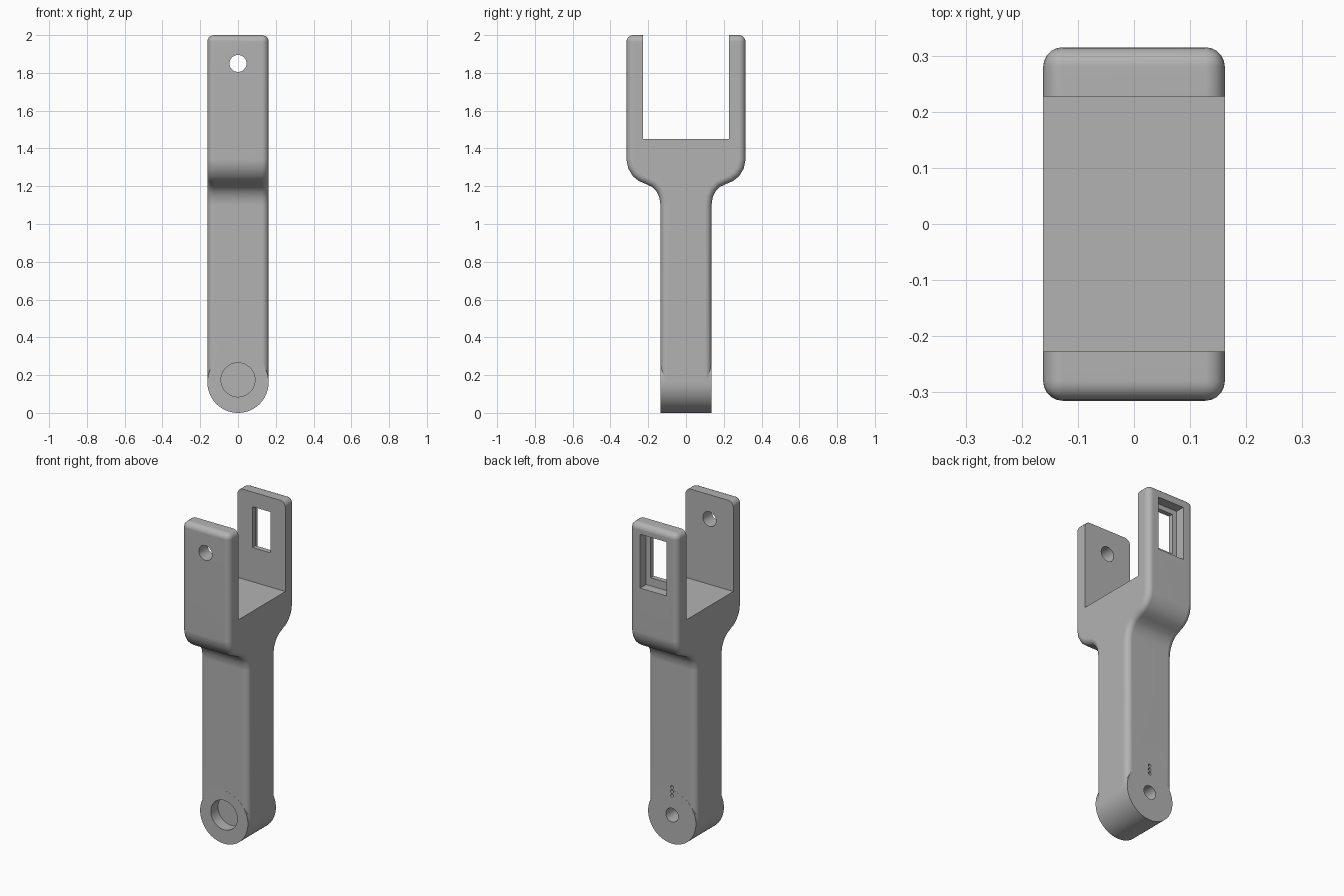
import bpy, bmesh, math
from mathutils import Matrix

cube = bpy.data.objects.get("Cube")
if cube:
    bpy.data.objects.remove(cube, do_unlink=True)

HALF_W, LEG_Y, FORK_Y, SLOT_Y = 0.162, 0.135, 0.315, 0.227
BOSS_Z, PIN_Z = 0.162, 0.175

grey = bpy.data.materials.new("plain_grey")
grey.use_nodes = True
colour = (0.45, 0.45, 0.45, 1)
grey.diffuse_color = colour
grey.node_tree.nodes["Principled BSDF"].inputs["Base Color"].default_value = colour


def make_object(name, bm):
    bmesh.ops.recalc_face_normals(bm, faces=bm.faces)
    mesh = bpy.data.meshes.new(name)
    bm.to_mesh(mesh)
    bm.free()
    mesh.materials.append(grey)
    obj = bpy.data.objects.new(name, mesh)
    bpy.context.collection.objects.link(obj)
    return obj


def box(name, x, y0, y1, z0, z1):
    bm = bmesh.new()
    place = Matrix.Translation((0, (y0 + y1) / 2, (z0 + z1) / 2))
    size = Matrix.Diagonal((2 * x, y1 - y0, z1 - z0, 1))
    bmesh.ops.create_cube(bm, size=1, matrix=place @ size)
    return make_object(name, bm)


def rod(name, radius, y0, y1, z, sides=48):
    bm = bmesh.new()
    place = Matrix.Translation((0, (y0 + y1) / 2, z)) @ Matrix.Rotation(math.pi / 2, 4, "X")
    bmesh.ops.create_cone(bm, cap_ends=True, segments=sides, radius1=radius,
                          radius2=radius, depth=y1 - y0, matrix=place)
    return make_object(name, bm)


def combine(target, tool, operation):
    mod = target.modifiers.new(tool.name, "BOOLEAN")
    mod.operation, mod.object, mod.solver = operation, tool, "EXACT"
    bpy.context.view_layer.objects.active = target
    bpy.ops.object.modifier_apply(modifier=mod.name)
    bpy.data.objects.remove(tool, do_unlink=True)


# Leg flaring into a solid fork head, extruded from half a side profile
half = [(LEG_Y, BOSS_Z), (LEG_Y, 1.10), (0.141, 1.14), (0.156, 1.172), (0.18, 1.197),
        (0.215, 1.213), (0.25, 1.228), (0.282, 1.254), (0.306, 1.294), (FORK_Y, 1.34),
        (FORK_Y, 2.0)]
outline = half + [(-y, z) for y, z in reversed(half)]
bm = bmesh.new()
face = bm.faces.new([bm.verts.new((-HALF_W, y, z)) for y, z in outline])
extruded = bmesh.ops.extrude_face_region(bm, geom=[face])["geom"]
for v in extruded:
    if isinstance(v, bmesh.types.BMVert):
        v.co.x = HALF_W
bmesh.ops.recalc_face_normals(bm, faces=bm.faces)


def is_rounded(edge):
    a, b = (v.co for v in edge.verts)
    if max(a.z, b.z) < BOSS_Z + 0.01:
        return False
    return a.x * b.x > 0 or min(a.z, b.z) > 1.99


bmesh.ops.bevel(bm, geom=[e for e in bm.edges if is_rounded(e)], offset=0.035,
                offset_type="OFFSET", segments=5, profile=0.5, affect="EDGES")
arm = make_object("fork_arm", bm)

# Round pivot boss at the foot
combine(arm, rod("pivot_boss", HALF_W, -LEG_Y - 0.0005, LEG_Y + 0.0005, BOSS_Z, 96), "UNION")

# Slot between the prongs, pin hole, stepped window, pivot recess and rear hole
cuts = [
    box("slot", 0.4, -SLOT_Y, SLOT_Y, 1.45, 2.2),
    rod("pin_hole", 0.045, -0.4, -0.2, 1.85),
    box("window_opening", 0.06, 0.2, 0.4, 1.66, 1.91),
    box("window_recess", 0.09, 0.257, 0.4, 1.61, 1.94),
    rod("pivot_recess", 0.09, -0.2, -0.065, PIN_Z),
    rod("rear_hole", 0.042, 0.03, 0.2, PIN_Z, 32),
]
# Three small vent holes above the rear hole
cuts += [rod("vent_hole", 0.01, 0.09, 0.2, 0.295 + 0.025 * i, 16) for i in range(3)]
for cut in cuts:
    combine(arm, cut, "DIFFERENCE")

# Smooth fillets with crisp cut edges
bpy.ops.object.select_all(action="DESELECT")
arm.select_set(True)
bpy.context.view_layer.objects.active = arm
bpy.ops.object.shade_smooth_by_angle(angle=math.radians(35))
weighted = arm.modifiers.new("weighted_normals", "WEIGHTED_NORMAL")
weighted.keep_sharp = True
